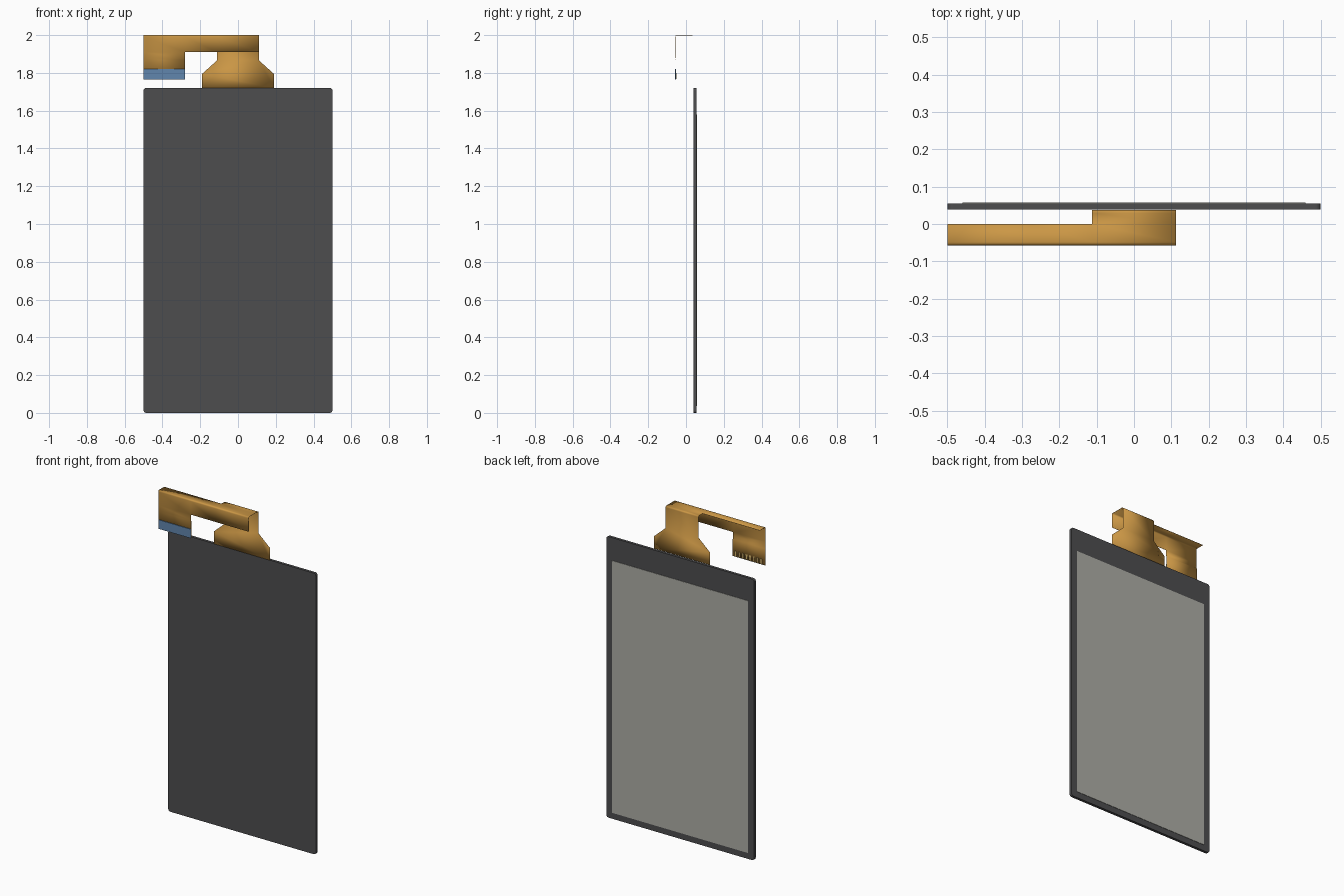
import bpy, bmesh, math

if "Cube" in bpy.data.objects:
    bpy.data.objects.remove(bpy.data.objects["Cube"])


def material(name, rgb):
    m = bpy.data.materials.new(name)
    m.diffuse_color = (*rgb, 1)
    m.use_nodes = True
    m.node_tree.nodes["Principled BSDF"].inputs["Base Color"].default_value = m.diffuse_color
    return m


DARK = material("dark_glass", (0.075, 0.075, 0.078))
LIGHT = material("screen_grey", (0.42, 0.42, 0.38))
GOLD = material("flex_gold", (0.60, 0.31, 0.06))
BLUE = material("stiffener_blue", (0.12, 0.24, 0.42))
PIN = material("contact_gold", (0.70, 0.48, 0.16))


def add_object(name, bm, mat):
    mesh = bpy.data.meshes.new(name)
    bmesh.ops.recalc_face_normals(bm, faces=bm.faces)
    bm.to_mesh(mesh)
    bm.free()
    mesh.materials.append(mat)
    ob = bpy.data.objects.new(name, mesh)
    bpy.context.collection.objects.link(ob)
    return ob


def box(name, x, y, z, mat, corner=0):
    """Box from (min, max) ranges, with optional rounded corners seen from the front."""
    bm = bmesh.new()
    bmesh.ops.create_cube(bm, size=1)
    for v in bm.verts:
        v.co = [sum(r) / 2 + c * (r[1] - r[0]) for c, r in zip(v.co, (x, y, z))]
    if corner:
        edges = [e for e in bm.edges if abs(e.verts[0].co.y - e.verts[1].co.y) > 1e-4]
        bmesh.ops.bevel(bm, geom=edges, offset=corner, segments=4, profile=0.5, affect='EDGES')
    return add_object(name, bm, mat)


def arc(cy, cz, r, a0, a1, n=5):
    """Bend points in the YZ plane."""
    angles = [math.radians(a0 + (a1 - a0) * i / n) for i in range(n + 1)]
    return [(cy + r * math.cos(a), cz + r * math.sin(a)) for a in angles]


# Display panel and the visible screen on its back face
box("display_panel", (-0.5, 0.5), (0.039, 0.0555), (0, 1.72), DARK, 0.014)
box("screen", (-0.46, 0.46), (0.054, 0.0575), (0.037, 1.58), LIGHT)

# Folded flex cable: side path, and the columns of sheet that exist along it
YB, YF, TOP, R = 0.0375, -0.0565, 1.9995, 0.008
columns = [-0.5, -0.28, -0.112, 0.112]
back = [(YB, 1.865)] + arc(YB - R, TOP - R, R, 0, 90) + [(0, TOP)]
front = [(0, TOP)] + arc(YF + R, TOP - R, R, 90, 180) + [(YF, 1.91)]
tail = [(YF, 1.91), (YF, 1.878), (YF + 0.004, 1.868), (YF + 0.004, 1.766)]

bm = bmesh.new()
for path, cols in ((back, columns[2:]), (front, columns), (tail, columns[:2])):
    for p, q in zip(path, path[1:]):
        for a, b in zip(cols, cols[1:]):
            bm.faces.new([bm.verts.new(c) for c in
                          ((a, *p), (b, *p), (b, *q), (a, *q))])
# Flared tab where the cable joins the panel
tab = [(-0.112, 1.865), (-0.19, 1.795), (-0.19, 1.72),
       (0.19, 1.72), (0.19, 1.795), (0.112, 1.865)]
bm.faces.new([bm.verts.new((x, YB, z)) for x, z in tab])
bmesh.ops.remove_doubles(bm, verts=bm.verts, dist=1e-5)
flex = add_object("flex_cable", bm, GOLD)
solid = flex.modifiers.new("thickness", 'SOLIDIFY')
solid.thickness, solid.offset = 0.001, 0
bpy.context.view_layer.objects.active = flex
flex.select_set(True)
bpy.ops.object.shade_smooth_by_angle(angle=math.radians(30))

# Blue stiffener on the front of the plug end
box("stiffener", (-0.5, -0.28), (YF - 0.0005, YF + 0.0038), (1.765, 1.82), BLUE)

# Row of contact fingers on the back of the plug end
pin = box("contact_fingers", (-0.478, -0.466), (YF + 0.004, YF + 0.0055), (1.768, 1.80), PIN)
row = pin.modifiers.new("row", 'ARRAY')
row.count = 8
row.use_relative_offset = False
row.use_constant_offset = True
row.constant_offset_displace = (0.0246, 0, 0)
